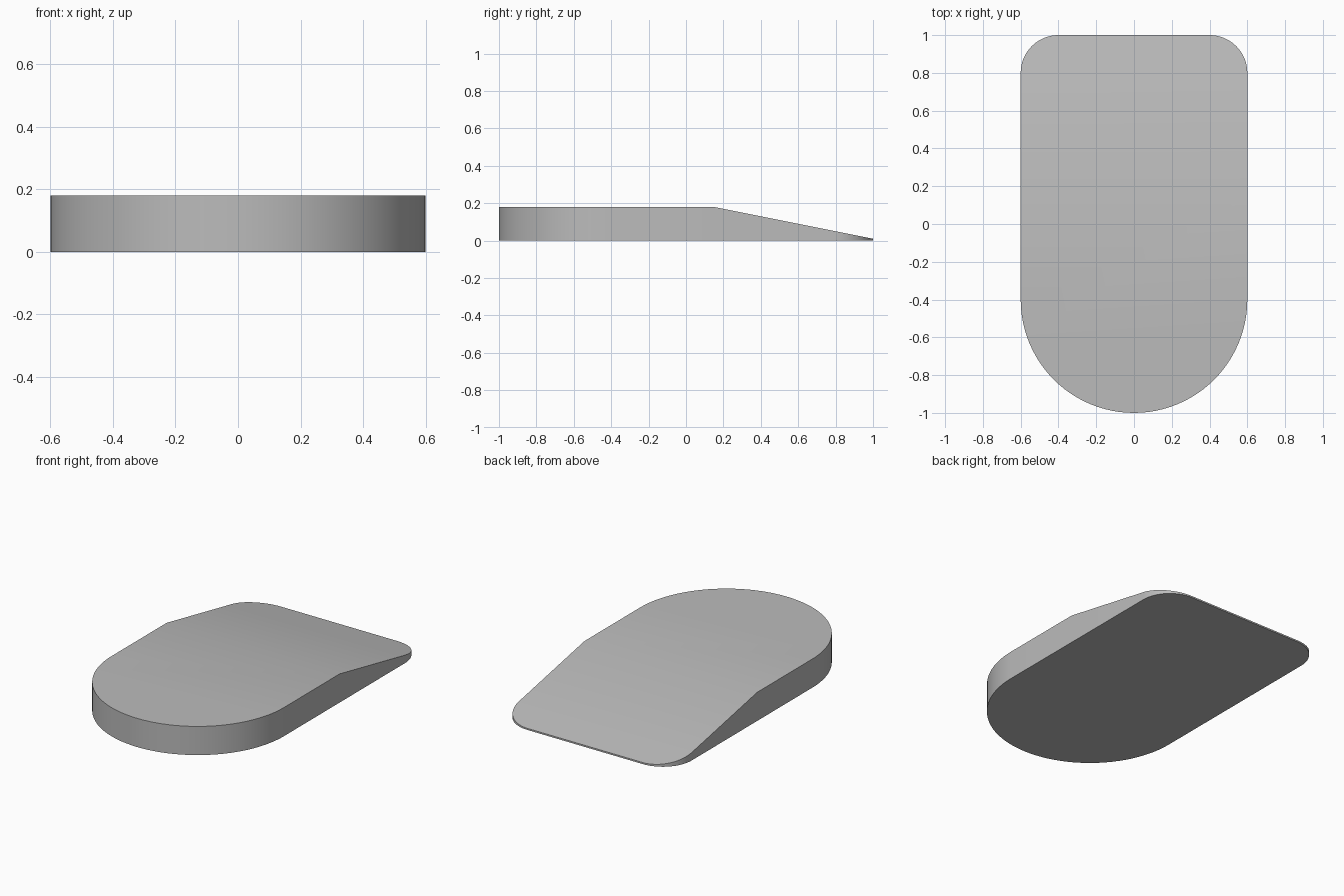
import bpy
import bmesh
from math import cos, sin, radians

if "Cube" in bpy.data.objects:
    bpy.data.objects.remove(bpy.data.objects["Cube"], do_unlink=True)

HEIGHT, EDGE = 0.18, 0.01      # full thickness and thin back lip
RAMP_START, BACK = 0.15, 1.0   # ramp runs between these y values


def arc(cx, cy, radius, start, end, steps):
    """Points along a circular arc, angles in degrees."""
    angles = [radians(start + (end - start) * i / steps) for i in range(steps + 1)]
    return [(cx + radius * cos(a), cy + radius * sin(a)) for a in angles]


# Outline: round front, straight sides, rounded back corners
outline = (arc(0, -0.4, 0.6, 180, 360, 48)
           + arc(0.4, 0.8, 0.2, 0, 90, 16)
           + arc(-0.4, 0.8, 0.2, 90, 180, 16))

# Extrude the outline into a slab
bm = bmesh.new()
base = bm.faces.new([bm.verts.new((x, y, 0)) for x, y in outline])
extruded = bmesh.ops.extrude_face_region(bm, geom=[base], use_keep_orig=True)
top = [v for v in extruded["geom"] if isinstance(v, bmesh.types.BMVert)]
bmesh.ops.translate(bm, verts=top, vec=(0, 0, HEIGHT))

# Crease across the slab, then slope the back part down to the lip
bmesh.ops.bisect_plane(bm, geom=bm.verts[:] + bm.edges[:] + bm.faces[:],
                       plane_co=(0, RAMP_START, 0), plane_no=(0, 1, 0))
for v in bm.verts:
    if v.co.z > HEIGHT / 2 and v.co.y > RAMP_START:
        t = (v.co.y - RAMP_START) / (BACK - RAMP_START)
        v.co.z = HEIGHT + (EDGE - HEIGHT) * t
bmesh.ops.recalc_face_normals(bm, faces=bm.faces[:])

mesh = bpy.data.meshes.new("wedge_slab")
bm.to_mesh(mesh)
bm.free()
slab = bpy.data.objects.new("wedge_slab", mesh)
bpy.context.collection.objects.link(slab)

# Plain grey material
grey = bpy.data.materials.new("plain grey")
grey.use_nodes = True
colour = (0.5, 0.5, 0.5, 1)
grey.diffuse_color = colour
grey.node_tree.nodes["Principled BSDF"].inputs["Base Color"].default_value = colour
mesh.materials.append(grey)

# Smooth curved walls, sharp rims
bpy.ops.object.select_all(action='DESELECT')
slab.select_set(True)
bpy.context.view_layer.objects.active = slab
bpy.ops.object.shade_smooth_by_angle(angle=radians(30))
